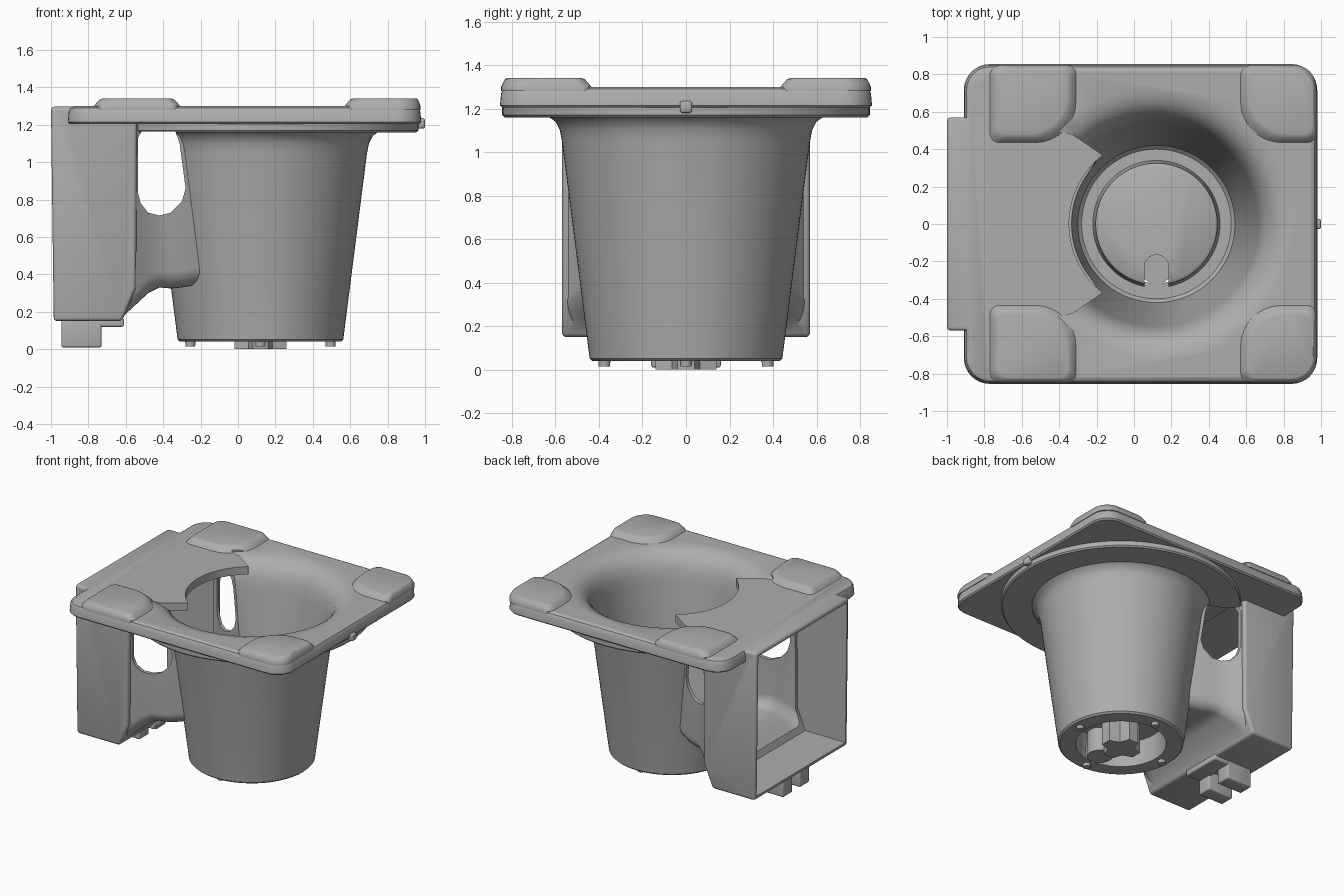
import bpy, bmesh
from math import sin, cos, pi, radians

if "Cube" in bpy.data.objects:
    bpy.data.objects.remove(bpy.data.objects["Cube"])

grey = bpy.data.materials.new("plastic_grey")
grey.diffuse_color = (0.42, 0.42, 0.42, 1)
grey.use_nodes = True
grey.node_tree.nodes["Principled BSDF"].inputs["Base Color"].default_value = (0.42, 0.42, 0.42, 1)

CX = 0.12  # axis of the cup


def loft(name, rings):
    """Closed solid through rings with equal point counts."""
    bm = bmesh.new()
    loops = [[bm.verts.new(p) for p in ring] for ring in rings]
    n = len(loops[0])
    for a, b in zip(loops, loops[1:]):
        for i in range(n):
            j = (i + 1) % n
            bm.faces.new((a[i], a[j], b[j], b[i]))
    bm.faces.new(loops[0][::-1])
    bm.faces.new(loops[-1])
    bmesh.ops.recalc_face_normals(bm, faces=bm.faces)
    mesh = bpy.data.meshes.new(name)
    bm.to_mesh(mesh)
    bm.free()
    mesh.materials.append(grey)
    obj = bpy.data.objects.new(name, mesh)
    bpy.context.collection.objects.link(obj)
    return obj


def rounded(x0, x1, y0, y1, radii, steps=8):
    """Rectangle outline; radii run counter-clockwise from the upper right."""
    corners = [(x1, y1, -1, -1), (x0, y1, 1, -1), (x0, y0, 1, 1), (x1, y0, -1, 1)]
    pts = []
    for k, ((x, y, sx, sy), r) in enumerate(zip(corners, radii)):
        for s in range(steps + 1):
            a = (k + s / steps) * pi / 2
            pts.append((x + sx * r + r * cos(a), y + sy * r + r * sin(a)))
    return pts


def at_z(outline, z):
    return [(x, y, z) for x, y in outline]


def revolve(name, profile, x=CX, y=0, n=96):
    return loft(name, [[(x + r * cos(2 * pi * i / n), y + r * sin(2 * pi * i / n), z)
                        for i in range(n)] for r, z in profile])


def box(name, x0, x1, y0, y1, z0, z1):
    return loft(name, [at_z([(x0, y0), (x1, y0), (x1, y1), (x0, y1)], z) for z in (z0, z1)])


def side_prism(name, profile, half):
    """Extrude an x-z profile across y."""
    return loft(name, [[(x, y, z) for x, z in profile] for y in (-half, half)])


def evaluate(obj):
    deps = bpy.context.evaluated_depsgraph_get()
    mesh = bpy.data.meshes.new_from_object(obj.evaluated_get(deps))
    obj.modifiers.clear()
    obj.data = mesh


def combine(obj, other, operation):
    mod = obj.modifiers.new("combine", 'BOOLEAN')
    mod.operation, mod.object, mod.solver = operation, other, 'EXACT'
    evaluate(obj)
    bpy.data.objects.remove(other)


def soften(obj, width):
    mod = obj.modifiers.new("soft_edges", 'BEVEL')
    mod.width, mod.segments = width, 3
    mod.angle_limit = radians(40)
    evaluate(obj)
    return obj


# Top plate with rounded corners and a softened upper edge
def plate_ring(inset, z):
    r = 0.14 - inset
    return at_z(rounded(-0.91 + inset, 0.98 - inset, -0.855 + inset, 0.855 - inset, [r] * 4), z)


body = loft("cup_housing", [plate_ring(i, z) for i, z in
                            ((0.01, 1.205), (0, 1.215), (0.005, 1.27), (0.015, 1.29), (0.035, 1.3))])

# Raised corner pads: the corner that faces the cup has a wide radius
for x0, x1, inner in ((-0.77, -0.31, 3), (0.57, 0.975, 2)):
    for side in (-1, 1):
        rings = []
        for inset, z in ((0, 1.28), (0, 1.3), (0.012, 1.315), (0.03, 1.335), (0.045, 1.34)):
            radii = [0.12 if x0 > 0 else 0.05, 0.06, 0.05, 0.05]
            radii[inner] = 0.22
            out = 0.4 * inset if x0 > 0 else inset
            outline = rounded(x0 + inset, x1 - out, 0.435 + inset, 0.85 - 0.6 * inset, radii)
            rings.append([(x, side * y, z) for x, y in outline])
        combine(body, loft("pad", rings), 'UNION')

# Round flange under the plate and the tapered cup
combine(body, revolve("flange", [(0.835, 1.16), (0.845, 1.17), (0.845, 1.25)]), 'UNION')
combine(body, revolve("cup", [(0.43, 0.04), (0.443, 0.052), (0.57, 1.05), (0.58, 1.1),
                              (0.6, 1.14), (0.635, 1.165), (0.635, 1.22)]), 'UNION')

# Side box
profile = [(-0.985, 0.15), (-0.62, 0.15), (-0.545, 0.33), (-0.54, 1.297), (-1, 1.297)]
combine(body, soften(side_prism("side_box", profile, 0.57), 0.02), 'UNION')

# Duct joining the box to the cup, as stations of x, half width and floor height
stations = [(-0.62, 0.55, 0.17), (-0.55, 0.545, 0.235), (-0.48, 0.49, 0.3), (-0.42, 0.455, 0.33),
            (-0.36, 0.43, 0.325), (-0.3, 0.41, 0.33), (-0.2, 0.365, 0.35)]


def duct(name, wall, top):
    return loft(name, [[(x, y, z) for y, z in
                        rounded(wall - w, w - wall, b + wall, top, [0.02, 0.02, 0.09, 0.09])]
                       for x, w, b in stations])


combine(body, duct("duct", 0, 1.22), 'UNION')

# Cup interior, leaving a flat ledge of plate over the duct
bowl = revolve("bowl_cutter", [(0.31, 0.26), (0.325, 0.25), (0.34, 0.07), (0.4, 0.07), (0.42, 0.09),
                               (0.545, 1.08), (0.56, 1.16), (0.585, 1.22), (0.62, 1.26),
                               (0.66, 1.285), (0.72, 1.301), (0.72, 1.4)])
ledge = loft("ledge", [at_z([(-0.7, -0.55), (-0.33, -0.48), (-0.17, -0.37),
                             (-0.17, 0.37), (-0.33, 0.48), (-0.7, 0.55)], z) for z in (1.24, 1.5)])
combine(bowl, ledge, 'DIFFERENCE')
combine(body, bowl, 'DIFFERENCE')
combine(body, revolve("ledge_cutter", [(0.467, 0.9), (0.467, 1.5)]), 'DIFFERENCE')

# Box interior, open at its outer side, then the duct interior and its side windows
profile = [(-1.1, 0.18), (-0.64, 0.18), (-0.575, 0.34), (-0.57, 1.265), (-1.1, 1.265)]
combine(body, side_prism("box_cutter", profile, 0.543), 'DIFFERENCE')
combine(body, duct("duct_cutter", 0.028, 1.24), 'DIFFERENCE')
window = [(-0.535, 1.13), (-0.515, 1.165), (-0.335, 1.165), (-0.312, 1.1), (-0.28, 0.86),
          (-0.3, 0.79), (-0.36, 0.73), (-0.42, 0.715), (-0.48, 0.73), (-0.52, 0.78), (-0.535, 0.84)]
combine(body, side_prism("window_cutter", window, 0.8), 'DIFFERENCE')

# Recess under the cup floor, kept clear of the keyed notch
recess = revolve("recess_cutter", [(0.32, -0.1), (0.32, 0.04), (0.3, 0.225)])
combine(recess, revolve("notch_wall", [(0.09, -0.2), (0.09, 0.5)], y=-0.23, n=32), 'DIFFERENCE')
combine(body, recess, 'DIFFERENCE')
notch = loft("notch_cutter", [at_z(rounded(CX - 0.065, CX + 0.065, -0.34, -0.165,
                                           [0.064, 0.064, 0.01, 0.01]), z) for z in (0.07, 0.4)])
combine(body, notch, 'DIFFERENCE')

# Cross-shaped post in the recess
t, r = 0.04, 0.14
cross = []
for k in range(4):
    c, s = cos(k * pi / 2), sin(k * pi / 2)
    for u, v in ((r, -t), (r, t), (0.065, 0.065)):
        cross.append((CX + u * c - v * s, u * s + v * c))
parts = [loft("cross_post", [at_z(cross, z) for z in (0, 0.24)])]

# Locating pins around the base
for k in range(4):
    a = k * pi / 2
    parts.append(revolve("locating_pin", [(0.026, 0.015), (0.028, 0.05)],
                         CX + 0.375 * cos(a), 0.375 * sin(a), 20))

# Split foot and its step under the box
for side in (-1, 1):
    y0, y1 = sorted((side * 0.045, side * 0.16))
    parts.append(soften(box("box_foot", -0.945, -0.73, y0, y1, 0.01, 0.16), 0.01))
parts.append(soften(box("foot_step", -0.75, -0.61, -0.16, 0.16, 0.12, 0.165), 0.01))

# Small peg on the plate edge
parts.append(soften(box("edge_peg", 0.95, 1.0, -0.028, 0.028, 1.18, 1.235), 0.012))

# Smooth shading with crisp edges
bpy.ops.object.select_all(action='DESELECT')
for obj in [body] + parts:
    obj.select_set(True)
bpy.context.view_layer.objects.active = body
bpy.ops.object.shade_smooth_by_angle(angle=radians(35))
